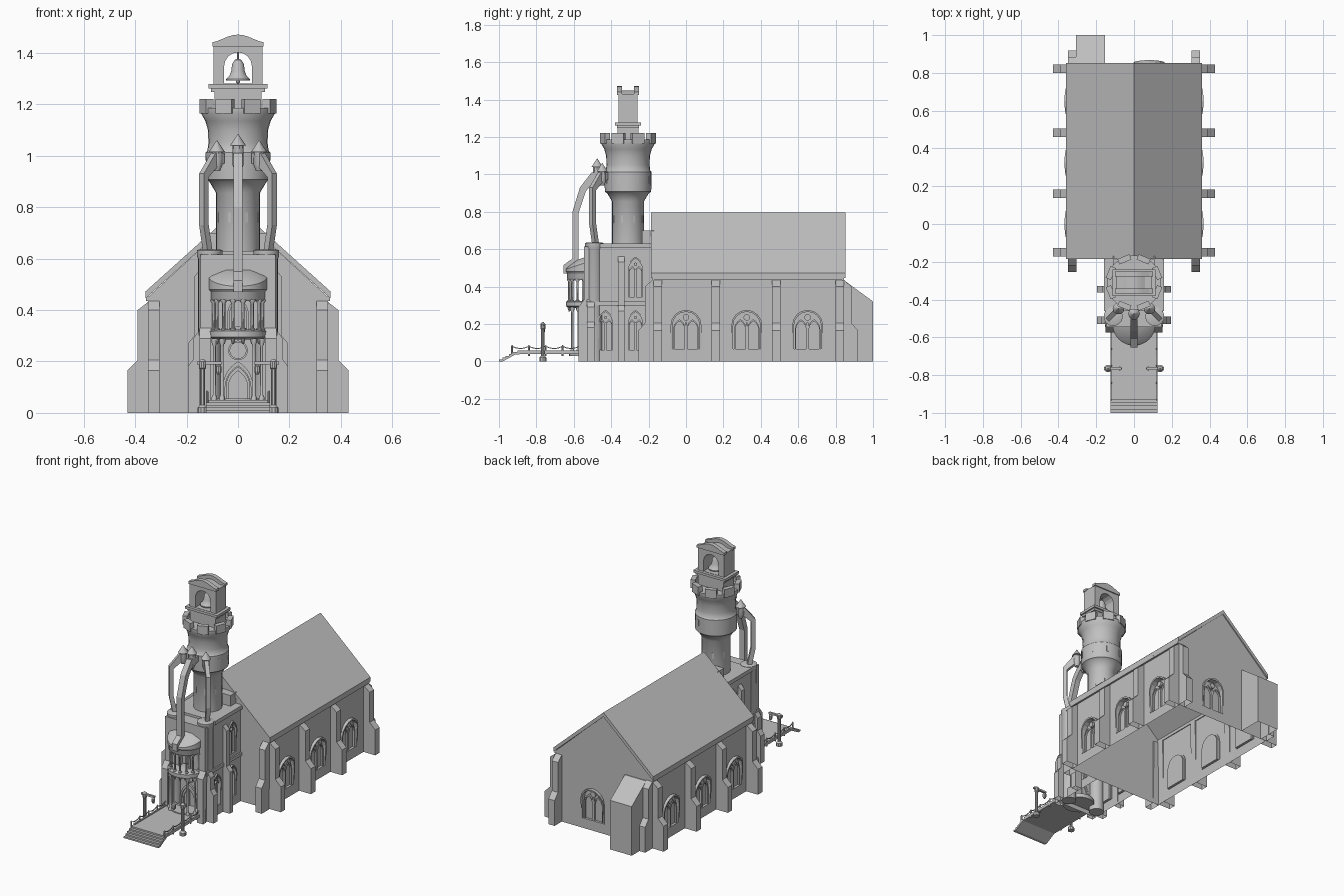
import bpy, bmesh
from math import sin, cos, pi, radians
from mathutils import Vector, Matrix

if "Cube" in bpy.data.objects:
    bpy.data.objects.remove(bpy.data.objects["Cube"])

stone = bpy.data.materials.new("stone_grey")
stone.use_nodes = True
GREY = (0.53, 0.53, 0.53, 1)
stone.diffuse_color = GREY
stone.node_tree.nodes["Principled BSDF"].inputs["Base Color"].default_value = GREY


def make(name, verts, faces, loc=(0, 0, 0), rot=0, smooth=False):
    me = bpy.data.meshes.new(name)
    me.from_pydata([Vector(v) for v in verts], [], faces)
    bm = bmesh.new()
    bm.from_mesh(me)
    bmesh.ops.recalc_face_normals(bm, faces=bm.faces)
    bm.transform(Matrix.Translation(loc) @ Matrix.Rotation(radians(rot), 4, "Z"))
    bm.to_mesh(me)
    bm.free()
    me.materials.append(stone)
    ob = bpy.data.objects.new(name, me)
    bpy.context.scene.collection.objects.link(ob)
    if smooth:
        bpy.ops.object.select_all(action="DESELECT")
        ob.select_set(True)
        bpy.context.view_layer.objects.active = ob
        bpy.ops.object.shade_smooth_by_angle(angle=radians(35))
    return ob


def prism(name, pts, y0, y1, loc=(0, 0, 0), rot=0, lean=0):
    """Extrude an (x, z) outline along y; lean pushes the y0 side out with height."""
    n = len(pts)
    verts = [(x, y0 + lean * z * z, z) for x, z in pts] + [(x, y1, z) for x, z in pts]
    faces = [(i, (i + 1) % n, (i + 1) % n + n, i + n) for i in range(n)]
    return make(name, verts, faces + [tuple(range(n)), tuple(range(n, 2 * n))], loc, rot)


def box(name, x0, x1, y0, y1, z0, z1, loc=(0, 0, 0), rot=0):
    return prism(name, [(x0, z0), (x1, z0), (x1, z1), (x0, z1)], y0, y1, loc, rot)


def lathe(name, profile, loc, n=24):
    """Spin an (r, z) profile around z."""
    m = len(profile)
    verts = [(r * cos(2 * pi * i / n), r * sin(2 * pi * i / n), z)
             for i in range(n) for r, z in profile]
    faces = [(i * m + j, (i + 1) % n * m + j, (i + 1) % n * m + j + 1, i * m + j + 1)
             for i in range(n) for j in range(m - 1)]
    faces += [tuple(i * m + j for i in range(n)) for j in (0, m - 1)]
    return make(name, verts, faces, loc, 0, n > 8)


def arch(w, h, z0=0, pointed=False, cx=0, n=8):
    """Open arch outline, from bottom left over the top to bottom right."""
    r = w / 2
    if pointed:
        spring = z0 + h - w * 0.866
        right = [(cx - r + w * cos(a), spring + w * sin(a))
                 for a in [pi / 3 * i / n for i in range(n + 1)]]
        top = [(2 * cx - x, z) for x, z in right] + right[-2::-1]
    else:
        spring = z0 + h - r
        top = [(cx - r * cos(pi * i / n), spring + r * sin(pi * i / n)) for i in range(n + 1)]
    return [(cx - r, z0)] + top + [(cx + r, z0)]


def circle(r, z, n=20):
    return [(r * cos(2 * pi * i / n), z + r * sin(2 * pi * i / n)) for i in range(n + 1)]


def band(name, outer, inner, y0, y1, loc=(0, 0, 0), rot=0, lean=0):
    """Frame between two matching outlines."""
    prism(name, outer + inner[::-1], y0, y1, loc, rot, lean)


def cut(ob, cutters):
    for c in cutters:
        mod = ob.modifiers.new("cut", "BOOLEAN")
        mod.operation, mod.solver, mod.object = "DIFFERENCE", "EXACT", c
        bpy.context.view_layer.objects.active = ob
        bpy.ops.object.modifier_apply(modifier=mod.name)
        bpy.data.objects.remove(c)


def open_base(ob):
    """Remove the ground face so the building is a shell."""
    bm = bmesh.new()
    bm.from_mesh(ob.data)
    base = [f for f in bm.faces if f.calc_center_median().z < 0.001 and f.normal.z < -0.9]
    bmesh.ops.delete(bm, geom=base, context="FACES")
    bm.to_mesh(ob.data)
    bm.free()


def window(w, h, loc, rot, pointed=False, depth=0.016):
    """Twin light window with a swelling hood; returns its recess cutter. Faces local -y."""
    band("window_hood", arch(w + 0.02, h + 0.01, 0, pointed), arch(w, h, 0, pointed),
         -0.003, 0.004, loc, rot, -0.018 / h ** 2 if not pointed else -0.006 / h ** 2)
    box("window_mullion", -0.005, 0.005, 0.002, depth, 0, h * 0.72, loc, rot)
    for s in (-1, 1):
        band("lancet_frame", arch(w * 0.46, h * 0.8, 0, True, s * w * 0.24),
             arch(w * 0.37, h * 0.75, 0, True, s * w * 0.24), 0.004, depth, loc, rot)
    prism("window_boss", circle(w * 0.12, h * 0.85)[:-1], 0.0, depth, loc, rot)
    return prism("window_cutter", arch(w, h, 0, pointed), -0.03, depth, loc, rot)


def buttress(x, y, rot, steps, width=0.045):
    """Stepped support; steps are (reach, z) pairs, outward along local x."""
    open_base(prism("buttress", [(0, 0)] + steps + [(-0.01, steps[-1][1])],
                    -width / 2, width / 2, (x, y, 0), rot))


# Nave: gabled hall shell, open underneath
WALL, EAVE, RIDGE, Y0, Y1 = 0.345, 0.455, 0.77, -0.18, 0.845
nave = prism("nave_walls", [(-WALL, 0), (WALL, 0), (WALL, EAVE), (0, RIDGE), (-WALL, EAVE)], Y0, Y1)
cutters = []
for y in (0, 0.325, 0.65):
    cutters += [window(0.145, 0.2, (s * WALL, y, 0.065), s * 90) for s in (-1, 1)]
cutters.append(window(0.145, 0.2, (0.08, Y1, 0.065), 180))
cut(nave, cutters)
open_base(nave)
prism("nave_roof", [(-0.36, 0.445), (-0.36, 0.472), (0, 0.796), (0.36, 0.472), (0.36, 0.445),
                    (0, 0.768)], -0.186, 0.852)
for s in (-1, 1):
    box("eave_strip", s * 0.34, s * 0.357, Y0, Y1, 0.435, 0.455)

# Nave buttresses
steps = [(0.085, 0), (0.085, 0.165), (0.045, 0.205), (0.045, 0.4), (0, 0.435)]
for s in (-1, 1):
    for y in (-0.15, 0.16, 0.482, 0.823):
        buttress(s * WALL, y, 0 if s > 0 else 180, steps)
    for y, rot in ((Y0, -90), (Y1, 90)):
        buttress(s * 0.327, y, rot, [(x * 0.88, z) for x, z in steps])

# Rear annex with a lean-to roof
open_base(prism("rear_annex", [(0.845, 0), (1, 0), (1, 0.32), (0.85, 0.43), (0.845, 0.43)],
                0.153, 0.308, rot=90))

# Front block with windows and a recessed porch
block = box("front_block", -0.145, 0.145, -0.545, -0.18, 0, 0.615)
cutters = [prism("porch_cutter", arch(0.18, 0.29, 0.045), -0.6, -0.5)]
for s in (-1, 1):
    for y, z in ((-0.27, 0.06), (-0.43, 0.06), (-0.27, 0.345)):
        cutters.append(window(0.075, 0.205, (s * 0.145, y, z), s * 90, True))
cutters.append(prism("gallery_cutter", arch(0.07, 0.12, 0.33, True), -0.6, -0.52))
cut(block, cutters)
open_base(block)
band("gallery_arch", arch(0.085, 0.13, 0.32, True), arch(0.065, 0.118, 0.32, True), -0.556, -0.53)
box("block_cornice", -0.158, 0.158, -0.46, -0.18, 0.605, 0.63)
box("roof_link", -0.11, 0.11, -0.235, -0.17, 0.62, 0.7)
for s in (-1, 1):
    box("string_course", s * 0.14, s * 0.154, -0.545, -0.18, 0.3, 0.32)
    rot = 0 if s > 0 else 180
    buttress(s * 0.145, -0.345, rot,
             [(0.05, 0), (0.05, 0.27), (0.025, 0.3), (0.025, 0.53), (0, 0.56)], 0.035)
    buttress(s * 0.145, -0.51, rot, [(0.05, 0), (0.05, 0.18), (0.028, 0.21), (0.028, 0.29), (0, 0.33)], 0.04)
    buttress(s * 0.128, -0.545, -90, [(0.03, 0), (0.03, 0.29), (0, 0.33)], 0.045)
    lathe("corner_turret", [(0.045, 0), (0.045, 0.6), (0.05, 0.61), (0.05, 0.632), (0.04, 0.636)],
          (s * 0.11, -0.49, 0), 20)

# Door and round window
for w, h, y in ((0.12, 0.155, -0.512), (0.095, 0.135, -0.507)):
    band("door_arch", arch(w, h, 0.045, True), arch(w - 0.02, h - 0.017, 0.045, True), y, -0.495)
box("door_gap", -0.002, 0.002, -0.505, -0.495, 0.045, 0.155)
band("round_window", circle(0.038, 0.243), circle(0.031, 0.243), -0.512, -0.495)

# Half-round oriel: ledge, columns, entablature and tilted conical roof
OR = Vector((0, -0.53, 0))
lathe("oriel_ledge", [(0.095, 0.285), (0.112, 0.295), (0.112, 0.318), (0.1, 0.324)], OR, 32)
lathe("oriel_entablature", [(0.1, 0.435), (0.106, 0.445), (0.106, 0.48), (0.112, 0.49)], OR, 32)
roof = lathe("oriel_roof", [(0.106, 0.47), (0.114, 0.48), (0.114, 0.53), (0.106, 0.537), (0.05, 0.56)], OR, 32)
for v in roof.data.vertices:
    if v.co.z > 0.5:
        v.co.z += (v.co.y - OR.y) * 0.33
column = [(0.011, 0), (0.011, 0.06), (0.006, 0.1), (0.006, 0.88), (0.012, 0.95), (0.012, 1)]
for i in range(8):
    a = radians(-172 + i * 164 / 7)
    p = OR + Vector((0.096 * cos(a), 0.096 * sin(a), 0))
    lathe("gallery_column", [(r, 0.32 + z * 0.12) for r, z in column], p, 10)
    lathe("ledge_drop", [(0.004, 0.268), (0.01, 0.29)], p, 8)
for s in (-1, 1):
    for x, y in ((0.062, -0.608), (0.092, -0.575)):
        lathe("porch_column", [(r, 0.045 + z * 0.245) for r, z in column], (s * x, y, 0), 10)

# Tower
TY = -0.31
T = Vector((0, TY, 0))
lathe("tower_shaft", [(0.085, 0.62), (0.085, 0.855), (0.112, 0.9), (0.124, 0.907), (0.126, 1.012),
                      (0.119, 1.02), (0.115, 1.05), (0.117, 1.1), (0.127, 1.135),
                      (0.144, 1.165), (0.144, 1.185)], T, 28)
for i in range(8):
    box("merlon", 0.118, 0.148, -0.034, 0.034, 1.165, 1.22, T, 22.5 + i * 45)
    for r, z in ((0.084, 0.74), (0.124, 0.95)):
        box("tower_slit", r - 0.004, r + 0.002, -0.006, 0.006, z, z + 0.04, T, 22.5 + i * 45)

# Bell house
box("bell_plinth", -0.092, 0.092, TY - 0.055, TY + 0.055, 1.17, 1.25)
for h, z in ((0.115, 1.262), (0.105, 1.248)):
    box("bell_ledge", -h, h, TY + 0.045 - h, TY - 0.045 + h, z, z + 0.016)
crown = [(x / 50, 1.433 + 0.03 * max(cos(x / 5 * pi / 2), 0) ** 1.5) for x in range(5, -6, -1)]
house = box("bell_house", -0.095, 0.095, TY - 0.052, TY + 0.052, 1.27, 1.43)
cut(house, [prism("bell_opening", arch(0.108, 0.122, 1.28), TY - 0.1, TY + 0.1)])
for s in (-1, 1):
    y = TY + s * 0.045
    prism("bell_pediment", [(-0.1, 1.425), (0.1, 1.425)] + [(x, z + 0.008) for x, z in crown],
          y - 0.014, y + 0.014)
prism("bell_vault", [(-0.09, 1.42), (0.09, 1.42)] + [(x * 0.9, z - 0.015) for x, z in crown],
      TY - 0.04, TY + 0.04)
lathe("bell", [(0.046, 1.292), (0.046, 1.298), (0.033, 1.312), (0.026, 1.33), (0.023, 1.355),
               (0.014, 1.372), (0.003, 1.376), (0.003, 1.405)], T, 20)
lathe("bell_clapper", [(0.004, 1.281), (0.008, 1.287), (0.004, 1.296)], T, 10)

# Flying struts with pinnacles around the tower
front = [(0.1, 0.53), (0.132, 0.53), (0.132, 0.8), (0.092, 0.93), (0.03, 1.01), (-0.04, 1.01),
         (-0.04, 0.975), (0.02, 0.96), (0.06, 0.91), (0.1, 0.79)]
side = [(0.035, 0.62), (0.062, 0.62), (0.085, 0.73), (0.085, 0.93), (0.02, 1.01), (-0.03, 1.01),
        (-0.03, 0.97), (0.0, 0.965), (0.06, 0.915), (0.06, 0.74)]
for x, y, rot, outline, w, top in ((0, -0.475, -90, front, 0.036, 0.025),
                                   (0.082, -0.448, -45, side, 0.026, 0),
                                   (-0.082, -0.448, -135, side, 0.026, 0)):
    prism("flying_strut", outline, -w / 2, w / 2, (x, y, 0), rot)
    lathe("pinnacle", [(0.012, 0.94), (0.022, 0.965), (0.022, 1.015 + top), (0.031, 1.015 + top),
                       (0.001, 1.06 + top)], (x, y, 0), 10)
prism("strut_foot", [(0.09, 0.47), (0.18, 0.47), (0.18, 0.515), (0.132, 0.55), (0.1, 0.55)],
      -0.018, 0.018, (0, -0.475, 0), -90)

# Causeway with steps, chains and lamps
tread = [(-1 + 0.018 * (i // 2), 0.01 * ((i + 1) // 2)) for i in range(11)]
prism("causeway_deck", tread + [(-0.545, 0.05), (-0.545, 0.04), (-0.91, 0.038), (-0.98, 0)],
      -0.125, 0.125, rot=90)
lathe("porch_step", [(0.095, 0.03), (0.095, 0.056)], (0, -0.53, 0), 24)
for s in (-1, 1):
    x = s * 0.12
    box("kerb", x - 0.005, x + 0.005, -0.9, -0.57, 0.045, 0.057)
    for i in range(5):
        y = -0.93 + i * 0.09
        lathe("chain_post", [(0.005, 0.03), (0.005, 0.082), (0.001, 0.088)], (x, y, 0), 8)
        if i < 4:
            sag = [(y + 0.0225 * j, 0.066 + 0.003 * (j - 2) ** 2) for j in range(5)]
            prism("chain", sag + [(a, z + 0.005) for a, z in sag[::-1]], -x - 0.002, -x + 0.002, rot=90)
    lathe("lamp_post", [(0.02, 0), (0.02, 0.02), (0.01, 0.03), (0.01, 0.17), (0.014, 0.175),
                        (0.014, 0.2), (0.004, 0.21)], (s * 0.138, -0.765, 0), 10)
    box("lamp_arm", s * 0.065, s * 0.16, -0.772, -0.758, 0.188, 0.2)
    lathe("lantern", [(0.006, 0.15), (0.011, 0.16), (0.011, 0.18), (0.004, 0.187)],
          (s * 0.075, -0.765, 0), 8)
